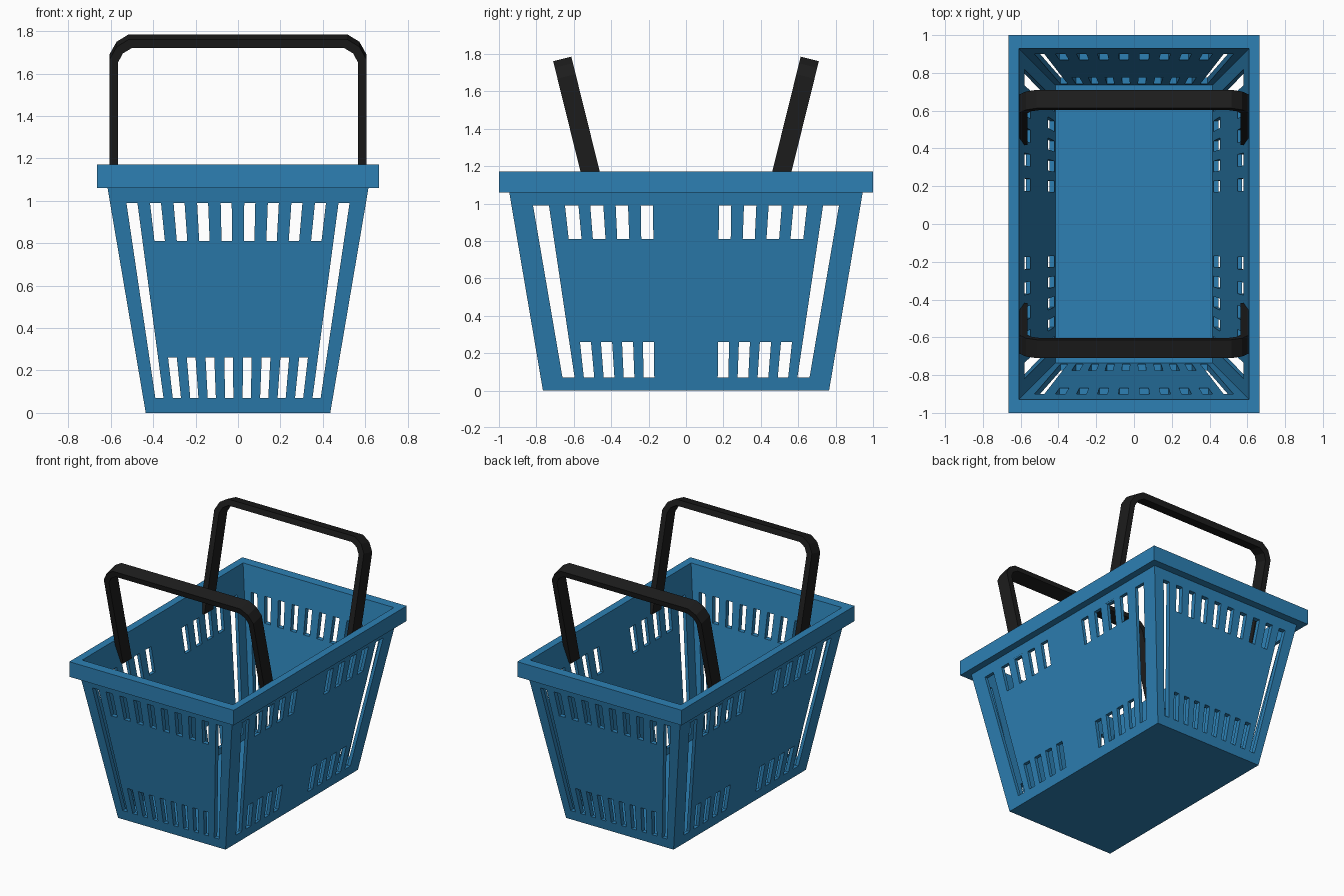
import bpy, bmesh, math
from mathutils import Vector

if "Cube" in bpy.data.objects:
    bpy.data.objects.remove(bpy.data.objects["Cube"])


def material(name, color):
    m = bpy.data.materials.new(name)
    m.diffuse_color = color
    m.use_nodes = True
    m.node_tree.nodes["Principled BSDF"].inputs["Base Color"].default_value = m.diffuse_color
    return m


BLUE = material("blue_plastic", (0.026, 0.216, 0.456, 1))
BLACK = material("black_plastic", (0.012, 0.012, 0.012, 1))


def finish(name, bm, mat=None):
    bmesh.ops.recalc_face_normals(bm, faces=bm.faces)
    me = bpy.data.meshes.new(name)
    bm.to_mesh(me)
    bm.free()
    ob = bpy.data.objects.new(name, me)
    bpy.context.collection.objects.link(ob)
    if mat:
        me.materials.append(mat)
    return ob


def loft(bm, rings):
    """Join equal-length closed rings of points and cap both ends."""
    loops = [[bm.verts.new(p) for p in r] for r in rings]
    n = len(loops[0])
    for a, b in zip(loops, loops[1:]):
        for i in range(n):
            j = (i + 1) % n
            bm.faces.new((a[i], a[j], b[j], b[i]))
    bm.faces.new(loops[0])
    bm.faces.new(loops[-1])


# Basket shell with rim: rectangular loops (half x, half y, z)
def rect(x, y, z):
    return [(-x, -y, z), (x, -y, z), (x, y, z), (-x, y, z)]


bm = bmesh.new()
loft(bm, [rect(*s) for s in (
    (0.435, 0.765, 0), (0.615, 0.945, 1.06), (0.665, 1.0, 1.06),
    (0.665, 1.0, 1.17), (0.61, 0.93, 1.17), (0.415, 0.735, 0.03))])
basket = finish("basket", bm, BLUE)

# Slot rows: long corner slots plus short upper and lower rows
LONG, UPPER, LOWER = (0.07, 0.99), (0.81, 0.99), (0.07, 0.26)


def cutter(name, slots, axis):
    """slots: (edge_a(z), edge_b(z), (z0, z1)); prisms run through along axis."""
    bm = bmesh.new()
    for a, b, (z0, z1) in slots:
        quad = [(a(z0), z0), (b(z0), z0), (b(z1), z1), (a(z1), z1)]
        loft(bm, [[(u, t, z) if axis == "y" else (t, u, z) for u, z in quad]
                  for t in (-1.3, 1.3)])
    ob = finish(name, bm)
    ob.hide_render = True
    ob.display_type = "WIRE"
    mod = basket.modifiers.new(name, "BOOLEAN")
    mod.operation = "DIFFERENCE"
    mod.solver = "EXACT"
    mod.object = ob


def edge_front(u):
    return lambda z: u * (0.435 + 0.17 * z)


def edge_side(sign, low, high):
    # low is the position at z 0.26, high at z 0.99
    return lambda z: sign * (low + (high - low) * (z - 0.26) / 0.73)


# End walls: ten evenly spread slots that fan out with the taper
front = []
for i in range(10):
    c = -0.829 + 0.1842 * i
    for span in ([LONG] if i in (0, 9) else [UPPER, LOWER]):
        front.append((edge_front(c - 0.043), edge_front(c + 0.043), span))
cutter("end_slot_cutter", front, "y")

# Side walls: groups of four either side of a plain centre
side = []
for s in (-1, 1):
    side.append((edge_side(s, 0.693, 0.818), edge_side(s, 0.624, 0.733), LONG))
    for lo0, lo1, hi0, hi1 in ((0.567, 0.508, 0.647, 0.575), (0.455, 0.395, 0.512, 0.442),
                               (0.342, 0.283, 0.376, 0.31), (0.23, 0.171, 0.242, 0.176)):
        for span in (UPPER, LOWER):
            side.append((edge_side(s, lo0, hi0), edge_side(s, lo1, hi1), span))
cutter("side_slot_cutter", side, "x")

# Handles: flat strip bent over with chamfered corners, leaning outwards
OUTER = [(0.605, -0.2), (0.605, 0.525), (0.572, 0.585), (0.515, 0.621)]
INNER = [(0.565, -0.2), (0.565, 0.51), (0.543, 0.553), (0.50, 0.579)]
TILT = math.radians(13.9)


def handle(name, s):
    along = Vector((0, s * math.sin(TILT), math.cos(TILT)))
    across = Vector((0, -s * math.cos(TILT), math.sin(TILT)))

    def place(x, h, w):
        p = Vector((x, s * 0.5125, 1.17)) + along * h + across * w
        if h < 0:  # feet are cut level
            p += along * ((1.0 - p.z) / along.z)
        return p

    pairs = list(zip(OUTER, INNER))
    path = [(o, i) for o, i in pairs]
    path += [((-o[0], o[1]), (-i[0], i[1])) for o, i in reversed(pairs)]
    bm = bmesh.new()
    loft(bm, [[place(*o, -0.05), place(*o, 0.05), place(*i, 0.05), place(*i, -0.05)]
              for o, i in path])
    finish(name, bm, BLACK)


handle("front_handle", -1)
handle("back_handle", 1)
